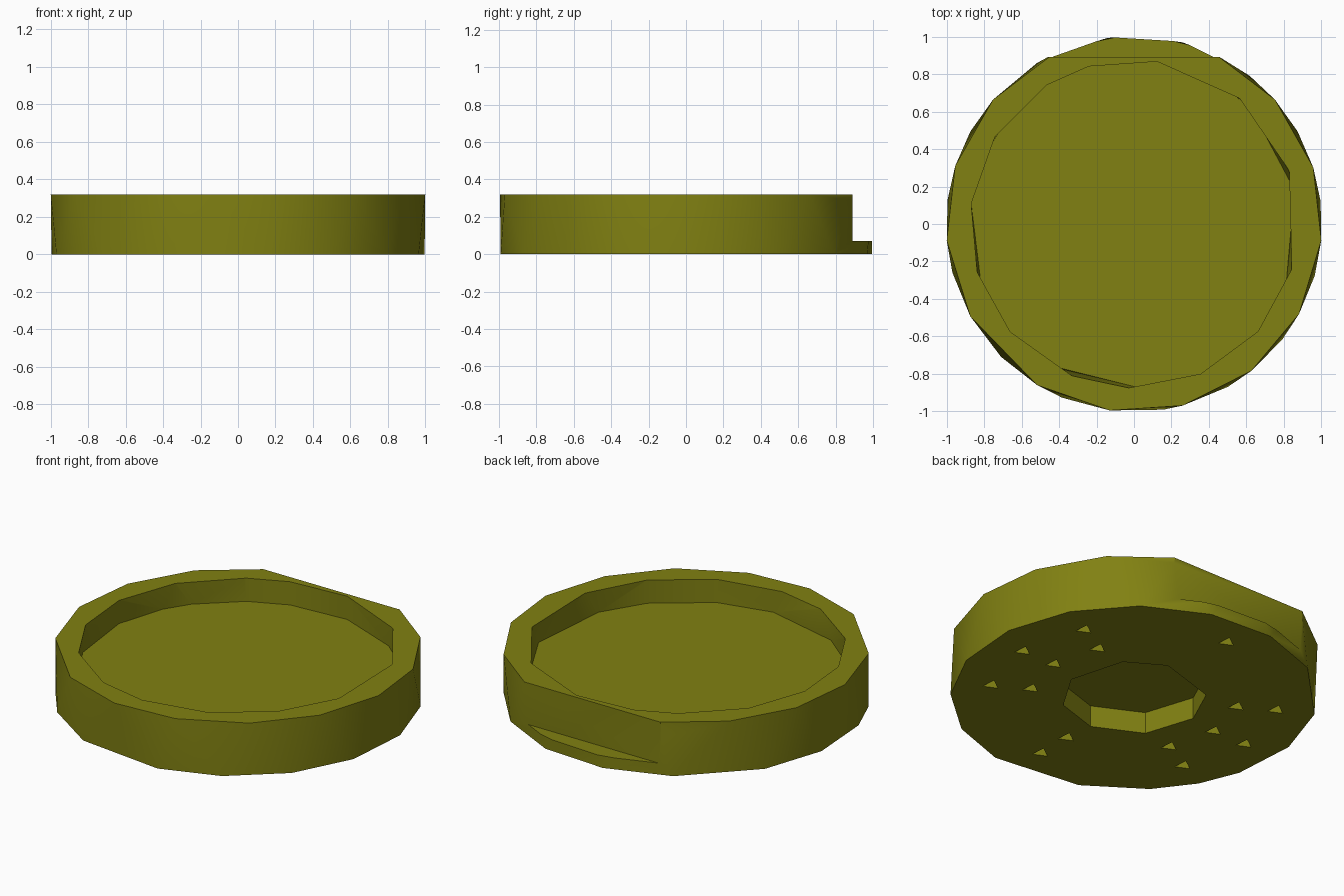
import bpy, bmesh
from math import cos, sin, radians
from mathutils import Vector

if "Cube" in bpy.data.objects:
    bpy.data.objects.remove(bpy.data.objects["Cube"])

H, FLOOR, LIP = 0.32, 0.18, 0.07


def hull(name, points):
    """Solid made from the convex hull of the points."""
    bm = bmesh.new()
    for p in points:
        bm.verts.new(p)
    bmesh.ops.convex_hull(bm, input=bm.verts)
    bmesh.ops.dissolve_limit(bm, angle_limit=0.01, verts=bm.verts, edges=bm.edges)
    bmesh.ops.recalc_face_normals(bm, faces=bm.faces)
    mesh = bpy.data.meshes.new(name)
    bm.to_mesh(mesh)
    bm.free()
    ob = bpy.data.objects.new(name, mesh)
    bpy.context.collection.objects.link(ob)
    return ob


def ring(angles, r, z, cx=0, cy=0):
    return [Vector((cx + r * cos(radians(a)), cy + r * sin(radians(a)), z)) for a in angles]


def cut(body, cutter):
    """Apply a boolean difference and drop the cutter."""
    cutter.hide_render = True
    mod = body.modifiers.new("cut", "BOOLEAN")
    mod.operation, mod.solver, mod.object = "DIFFERENCE", "EXACT", cutter
    bpy.context.view_layer.objects.active = body
    bpy.ops.object.modifier_apply(modifier=mod.name)
    bpy.data.objects.remove(cutter)


# round body, with staggered corners on the top and bottom outlines
top = [41.4, 64, 88, 115.8, 138.6, 162, 185, 209.4, 239, 262.6, 285, 308.6, 331.4, 355, 17.5]
bottom = [7, 29.5, 52, 75, 98, 121, 150.5, 172.6, 195, 209.4, 225, 247.5, 279, 300, 322, 344]
body = hull("round_tray", ring(top, 1.003, H) + ring(bottom, 1.003, 0))

# flat on the back, leaving a thin lip at the base
cut(body, hull("flat_cutter", [(x, y, z) for x in (-1, 1) for y in (0.89, 1.3) for z in (LIP, 0.5)]))

# wide shallow recess in the top
rim = [122, 106, 82, 50, 19, -16, -41, -66, -92, -112, -139, -163, 173, 148]
floor = [122, 106, 82, 55, 44, 12, -22, -41, -66, -88, -120, -139, -159, 173, 153, 142]
cut(body, hull("recess_cutter", ring(rim, 0.875, H + 0.005) + ring(floor, 0.875, FLOOR)))

# round socket in the underside
socket = [41, 78, 136, 175, 221, 267, 308, 350]
cut(body, hull("socket_cutter", ring(socket, 0.395, -0.05) + ring(socket, 0.395, 0.13)))

# pairs of small three-sided pin holes around the socket
for a in (-30, 0, 30, 90, 150, 180, 210, 270):
    for r in (0.79, 0.57):
        if a == 90 and r < 0.6:
            continue
        x, y = r * cos(radians(a)), r * sin(radians(a))
        tri = (-55, 65, 185)
        cut(body, hull("pin_cutter", ring(tri, 0.05, -0.05, x, y) + ring(tri, 0.05, 0.13, x, y)))

# olive material and smooth walls with sharp edges
mat = bpy.data.materials.new("olive")
mat.diffuse_color = (0.22, 0.22, 0.006, 1)
mat.use_nodes = True
mat.node_tree.nodes["Principled BSDF"].inputs["Base Color"].default_value = mat.diffuse_color
body.data.materials.clear()
body.data.materials.append(mat)
bpy.ops.object.select_all(action="DESELECT")
body.select_set(True)
bpy.context.view_layer.objects.active = body
bpy.ops.object.shade_smooth_by_angle(angle=radians(35))
